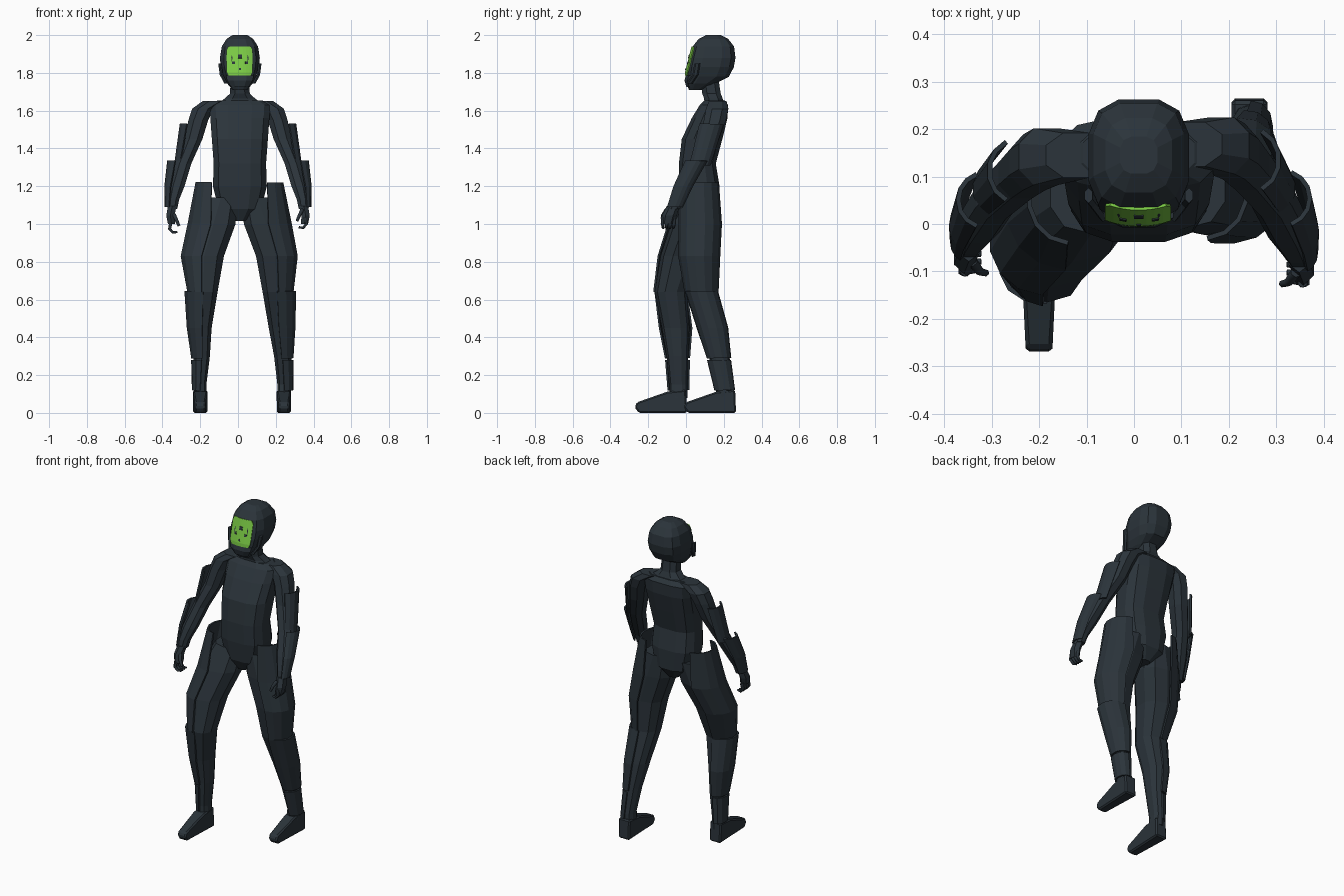
import bpy, bmesh, math


def material(name, rgb):
    m = bpy.data.materials.new(name)
    m.diffuse_color = (*rgb, 1)
    return m


SLATE = material("dark slate", (0.024, 0.034, 0.043))
GREEN = material("visor green", (0.2, 0.6, 0.06))


def finish(name, bm, mat=SLATE):
    bmesh.ops.recalc_face_normals(bm, faces=bm.faces)
    me = bpy.data.meshes.new(name)
    bm.to_mesh(me)
    bm.free()
    ob = bpy.data.objects.new(name, me)
    bpy.context.collection.objects.link(ob)
    me.materials.append(mat)
    return ob


def power(v, p):
    return math.copysign(abs(v) ** p, v)


def loft(name, rings, n=8, p=0.8, side=1, arc=None):
    """Skin rings (x, y, z, rx, ry); arc = (start, end) degrees gives an open shell."""
    bm = bmesh.new()
    if arc:
        angles = [math.radians(arc[0] + (arc[1] - arc[0]) * i / n) for i in range(n + 1)]
    else:
        angles = [2 * math.pi * (i + 0.5) / n for i in range(n)]
    rows = [[bm.verts.new((side * (x + rx * power(math.cos(a), p)),
                           y + ry * power(math.sin(a), p), z)) for a in angles]
            for x, y, z, rx, ry in rings]
    m = len(angles)
    for low, high in zip(rows, rows[1:]):
        for i in range(m - 1 if arc else m):
            j = (i + 1) % m
            bm.faces.new((low[i], low[j], high[j], high[i]))
    if not arc:
        bm.faces.new(rows[0])
        bm.faces.new(rows[-1])
    ob = finish(name, bm)
    if arc:
        mod = ob.modifiers.new("thickness", "SOLIDIFY")
        mod.thickness = 0.01
        mod.offset = 0
    return ob


# Torso, neck and head
loft("torso", [(.01, .07, 1.015, .035, .06), (.01, .075, 1.08, .115, .1),
               (.01, .07, 1.2, .146, .11), (.01, .06, 1.32, .142, .1),
               (.01, .085, 1.45, .152, .11), (.01, .125, 1.56, .16, .097),
               (.01, .148, 1.63, .165, .077), (.01, .15, 1.655, .12, .055)], 12, .7)
loft("neck", [(.01, .155, 1.62, .15, .06), (.01, .145, 1.665, .085, .052),
              (.01, .135, 1.69, .056, .052), (.01, .12, 1.8, .05, .05)], 8)
loft("head", [(.01, .05, 1.71, .04, .035), (.01, .08, 1.745, .07, .08),
              (.01, .115, 1.78, .088, .115), (.01, .13, 1.83, .104, .126),
              (.01, .14, 1.88, .108, .125), (.01, .145, 1.94, .098, .112),
              (.01, .145, 1.98, .072, .08), (.01, .145, 2.0, .04, .04)], 12, .68)
loft("chin_guard", [(.01, .03, 1.725, .05, .03), (.01, .024, 1.76, .072, .034),
                    (.01, .028, 1.785, .078, .032)], 8)


# Curved visor with narrowed ends, and dark square plates on it
def visor_y(x, z):
    return -.003 + .012 * ((x - .01) / .068) ** 2 + max(0, z - 1.8) * .25


def visor_plate(name, x0, x1, z0, z1, lift, mat, n, taper=0):
    bm = bmesh.new()
    mid, half = (x0 + x1) / 2, (x1 - x0) / 2
    grid = []
    for k in range(n + 1):
        z = z0 + (z1 - z0) * k / n
        w = half - (taper if k in (0, n) else 0)
        grid.append([bm.verts.new((x, visor_y(x, z) - lift, z))
                     for x in (mid + w * (2 * i / n - 1) for i in range(n + 1))])
    for a, b in zip(grid, grid[1:]):
        for i in range(n):
            bm.faces.new((a[i], a[i + 1], b[i + 1], b[i]))
    mod = finish(name, bm, mat).modifiers.new("thickness", "SOLIDIFY")
    mod.thickness = .006
    mod.offset = 0


visor_plate("visor", -.06, .077, 1.785, 1.94, 0, GREEN, 8, .01)
for x, z, r in ((.01, 1.887, .01), (-.023, 1.853, .007), (.045, 1.853, .007),
                (.01, 1.82, .005)):
    visor_plate("visor_dot", x - r, x + r, z - r, z + r, .003, SLATE, 1)

# Legs: the -x leg steps forward, the +x leg stays back
LEGS = {
    -1: [(.197, -.04, .08, .035, .048), (.2, -.04, .15, .034, .048),
         (.193, -.045, .3, .046, .057), (.197, -.055, .45, .06, .073),
         (.183, -.08, .64, .078, .085), (.18, -.03, .83, .11, .105),
         (.13, .03, 1.0, .122, .11), (.09, .07, 1.14, .09, .09)],
    1: [(.243, .205, .08, .037, .048), (.245, .205, .15, .038, .045),
        (.237, .175, .3, .048, .055), (.225, .14, .45, .065, .068),
        (.207, .082, .64, .08, .082), (.197, .07, .83, .106, .096),
        (.148, .075, 1.0, .122, .098), (.105, .08, 1.14, .09, .09)],
}


def grow(ring, d, dz=0):
    x, y, z, rx, ry = ring
    return (x, y, z + dz, rx + d, ry + d)


for s, leg in LEGS.items():
    loft("leg", leg, 10, .85, s)
    hip = leg[-1]
    # Armour shells wrap the outside of thigh, calf and ankle
    loft("thigh_shell", [grow(leg[4], .004), grow(leg[5], .011), grow(leg[6], .013),
                         (hip[0] + .04, hip[1] - .01, 1.22, .092, .1)],
         7, .95, s, (-85, 85))
    loft("calf_shell", [grow(leg[2], .005, -.01), grow(leg[3], .011),
                        (leg[4][0] + .01, leg[4][1], .645, .088, .083)],
         7, .9, s, (-95, 95))
    loft("ankle_shell", [grow(leg[1], .005, -.03), grow(leg[2], .004, -.02)],
         6, .9, s, (-90, 90))

    # Foot: side profile with narrowed toe
    bm = bmesh.new()
    cx, dy = (-.2, 0) if s < 0 else (.243, .26)
    prof = [(.005, 0), (-.25, 0), (-.272, .03), (-.26, .056), (-.1, .112), (.0, .122)]
    sides = []
    for k in (-1, 1):
        f = bm.faces.new([bm.verts.new((cx + k * (.028 if y < -.24 else .038), y + dy, z))
                          for y, z in prof])
        sides.append(list(f.verts))
    for i in range(len(prof)):
        j = (i + 1) % len(prof)
        bm.faces.new((sides[0][i], sides[0][j], sides[1][j], sides[1][i]))
    bev = finish("foot", bm).modifiers.new("edges", "BEVEL")
    bev.width = .008
    bev.segments = 1

# Arms, arm shells, hands and ear pieces, one per side
for s in (-1, 1):
    up, low = (-.018, .015) if s < 0 else (.005, -.008)   # slight shoulder twist

    def twist(rings):
        return [(x, y + low + (up - low) * min(1, max(0, (z - 1.1) / .4)), z, rx, ry)
                for x, y, z, rx, ry in rings]

    loft("arm", twist([(.348, -.055, 1.08, .028, .034), (.343, -.04, 1.13, .034, .038),
                       (.325, -.005, 1.2, .045, .045), (.29, .06, 1.32, .046, .05),
                       (.237, .12, 1.45, .052, .056), (.21, .148, 1.55, .056, .063),
                       (.185, .16, 1.61, .062, .064), (.12, .163, 1.652, .07, .05)]), 8, .9, s)
    loft("upper_arm_shell", twist([(.278, .075, 1.31, .057, .06), (.23, .13, 1.53, .075, .07)]),
         5, .95, s, (-60, 60))
    loft("forearm_shell", twist([(.348, -.05, 1.09, .035, .042), (.333, -.01, 1.2, .052, .052),
                                 (.3, .055, 1.335, .07, .06)]), 6, .95, s, (-65, 65))
    loft("palm", twist([(.352, -.09, 1.0, .022, .036), (.358, -.08, 1.045, .025, .04),
                        (.348, -.06, 1.095, .026, .034)]), 6, 1, s)
    loft("ear_piece", [(.075, .02, 1.745, .01, .016), (.098, .05, 1.79, .01, .016),
                       (.106, .06, 1.85, .01, .016)], 6, 1, s).location.x = .01
    # Curled fingers and thumb as thin bent rods
    paths = [[(.355, -.115 + .02 * i, 1.01), (.362, -.115 + .02 * i, .975),
              (.345, -.113 + .018 * i, .955), (.322, -.11 + .016 * i, .958)]
             for i in range(4)]
    paths.append([(.34, -.095, 1.05), (.325, -.115, 1.02), (.312, -.118, .99)])
    for pts in paths:
        cu = bpy.data.curves.new("finger", "CURVE")
        cu.dimensions = "3D"
        cu.bevel_depth = .011
        cu.bevel_resolution = 1
        cu.use_fill_caps = True
        sp = cu.splines.new("POLY")
        sp.points.add(len(pts) - 1)
        for k, (q, (x, y, z)) in enumerate(zip(sp.points, pts)):
            q.co = (s * x, y + low, z + (.025 if s > 0 else 0), 1)
            q.radius = 1 - .15 * k
        cu.materials.append(SLATE)
        bpy.context.collection.objects.link(bpy.data.objects.new("finger", cu))
